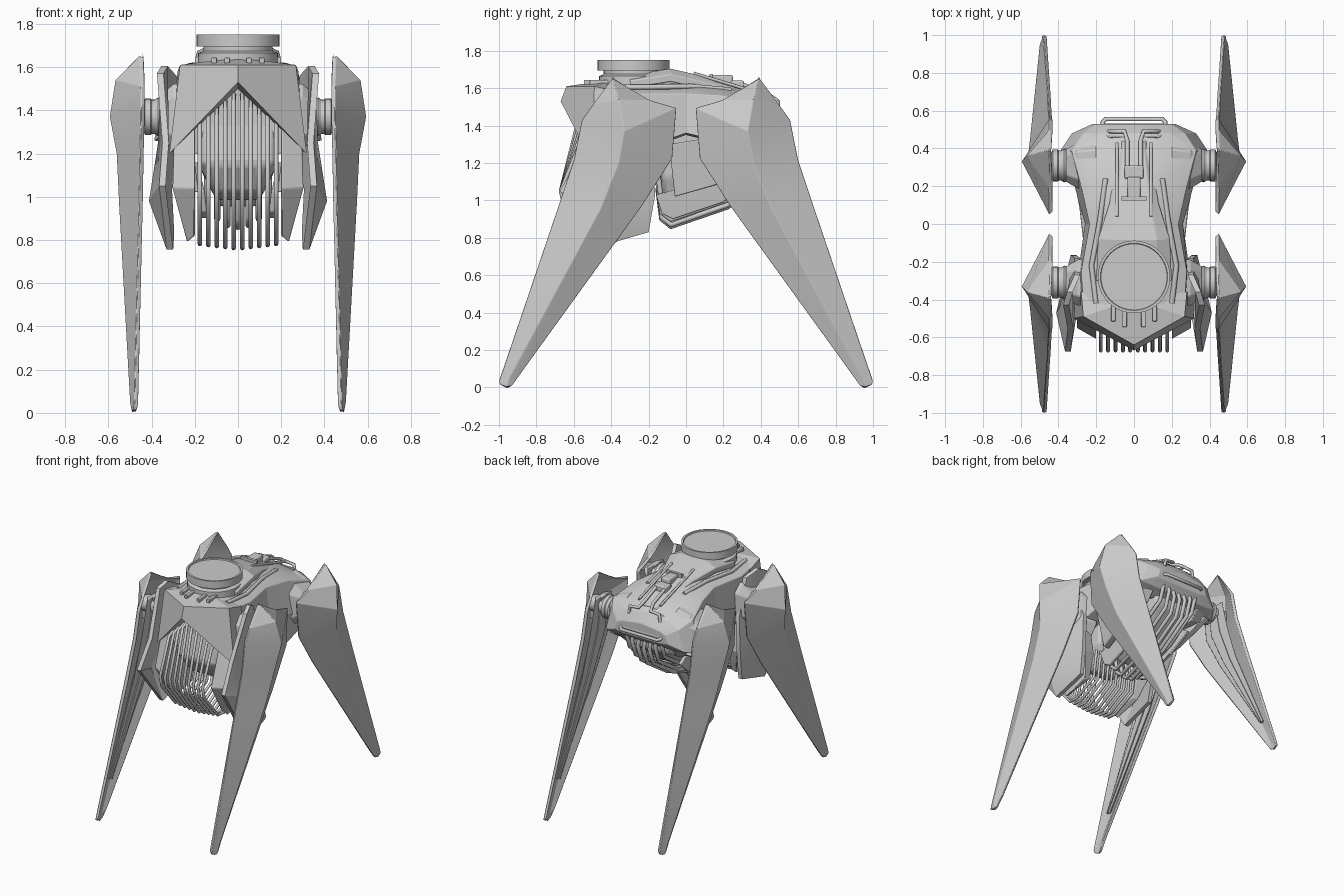
import bpy, bmesh, math
from mathutils import Vector

if "Cube" in bpy.data.objects:
    bpy.data.objects.remove(bpy.data.objects["Cube"])


def mesh(name, verts, faces, mirror=(False, False), bevel=0.0):
    me = bpy.data.meshes.new(name)
    me.from_pydata([tuple(v) for v in verts], [], faces)
    bm = bmesh.new()
    bm.from_mesh(me)
    bmesh.ops.recalc_face_normals(bm, faces=bm.faces)
    bm.to_mesh(me)
    bm.free()
    ob = bpy.data.objects.new(name, me)
    bpy.context.collection.objects.link(ob)
    if bevel:
        b = ob.modifiers.new("Bevel", "BEVEL")
        b.width, b.segments, b.limit_method = bevel, 2, "ANGLE"
        b.angle_limit = math.radians(25)
    if any(mirror):
        m = ob.modifiers.new("Mirror", "MIRROR")
        m.use_axis = (mirror[0], mirror[1], False)
        m.use_mirror_merge = False
    return ob


def loft(name, rings, **kw):
    n = len(rings[0])
    faces = [[i * n + j, i * n + (j + 1) % n, (i + 1) * n + (j + 1) % n, (i + 1) * n + j]
             for i in range(len(rings) - 1) for j in range(n)]
    faces += [list(range(n)), list(range((len(rings) - 1) * n, len(rings) * n))]
    return mesh(name, [p for r in rings for p in r], faces, **kw)


def plate(name, outline, thick, **kw):
    """Panel from (x, y, z) outline, thickened inward along x."""
    return loft(name, [outline, [(x - thick, y, z) for x, y, z in outline]], **kw)


def box(name, a, b, **kw):
    (x0, y0, z0), (x1, y1, z1) = a, b
    return loft(name, [[(x0, y0, z), (x1, y0, z), (x1, y1, z), (x0, y1, z)] for z in (z0, z1)], **kw)


def tubes(name, paths, r):
    cu = bpy.data.curves.new(name, "CURVE")
    cu.dimensions, cu.bevel_depth, cu.bevel_resolution, cu.use_fill_caps = "3D", r, 2, True
    for path in paths:
        s = cu.splines.new("POLY")
        s.points.add(len(path) - 1)
        for p, c in zip(s.points, path):
            p.co = (*c, 1)
    ob = bpy.data.objects.new(name, cu)
    bpy.context.collection.objects.link(ob)


def lathe(name, profile, centre, axis, n=32, **kw):
    """Solid of revolution; profile is (radius, distance along axis)."""
    rings = []
    for r, h in profile:
        ring = []
        for k in range(n):
            a = 2 * math.pi * k / n
            u, v = r * math.cos(a), r * math.sin(a)
            ring.append(Vector(centre) + Vector((u, v, h) if axis == "z" else (h, u, v)))
        rings.append(ring)
    return loft(name, rings, **kw)


# Leg shells: front edge (y,z), ridge (y,z,x), rear edge (y,z), inner x
leg = [((-.40, 1.643), (-.39, 1.655, .455), (-.38, 1.643), .435),
       ((-.50, 1.51), (-.36, 1.54, .568), (-.19, 1.535), .43),
       ((-.558, 1.43), (-.33, 1.37, .594), (-.05, 1.495), .43),
       ((-.60, 1.22), (-.36, 1.20, .562), (-.072, 1.225), .435),
       ((-.69, .95), (-.46, .95, .55), (-.235, .97), .44),
       ((-1.0, .035), (-.945, .05, .50), (-.88, .08), .462),
       ((-.995, .015), (-.955, 0, .49), (-.93, .01), .47)]
rings = []
for f, r, b, x in leg:
    mix = lambda p: (x, p[0] * .93 + r[0] * .07, p[1] * .93 + r[1] * .07)
    rings.append([(x + .018, *f), (r[2], r[0], r[1]), (x + .018, *b),
                  mix(b), (max(x + .004, r[2] - .03), r[0], r[1]), mix(f)])
loft("leg_shell", rings, mirror=(True, True), bevel=.004)

# Inner leg strut with a raised rail, hidden inside the shell
for name, x0, x1, w in (("leg_inner_strut", .468, .50, 1), ("leg_inner_rail", .455, .48, .4)):
    loft(name, [[(x0, y - h * w, z), (x1 - d, y - h * w * .5, z), (x1 - d, y + h * w * .5, z), (x0, y + h * w, z)]
                for y, z, h, d in ((-.31, 1.44, .10, 0), (-.35, 1.2, .12, 0), (-.47, .93, .09, 0), (-.84, .27, .02, .015))],
         mirror=(True, True), bevel=.004)

# Hip joints
lathe("hip_joint", [(.05, .24), (.05, .35), (.085, .355), (.09, .37), (.08, .385), (.08, .40),
                    (.085, .405), (.085, .43), (.06, .44), (.06, .55)],
      (0, -.31, 1.37), "x", 24, mirror=(True, True))
loft("hip_mount", [[(x, -.31 + s * a, 1.37 + t * c) for s, t in ((-1, -.6), (-.6, -1), (.6, -1), (1, -.6),
                    (1, .6), (.6, 1), (-.6, 1), (-1, .6))]
                   for x, a, c in ((.2, .14, .18), (.30, .12, .15), (.36, .085, .10))],
     mirror=(True, True), bevel=.006)

# Main hull, waisted in the middle, tapering at the rear
hull = [(-.47, 1.63, .15, 1.62, .265, 1.59, .312, 1.21),
        (-.25, 1.64, .17, 1.62, .28, 1.57, .295, 1.27),
        (0, 1.65, .14, 1.63, .235, 1.57, .26, 1.36),
        (.20, 1.63, .15, 1.60, .28, 1.56, .315, 1.31),
        (.39, 1.56, .20, 1.54, .33, 1.50, .39, 1.26),
        (.48, 1.51, .19, 1.49, .27, 1.44, .33, 1.29),
        (.53, 1.44, .16, 1.42, .20, 1.40, .22, 1.34)]
loft("hull", [[(0, y, t), (a, y, b), (c, y, d), (e, y, f), (e - .07, y, f - .01),
               (.07 - e, y, f - .01), (-e, y, f), (-c, y, d), (-a, y, b)]
              for y, t, a, b, c, d, e, f in hull], bevel=.004)

# Beaked front hood with inverted V lower edge
mesh("front_hood", [(0, -.64, 1.61), (0, -.67, 1.53), (.268, -.49, 1.61), (.318, -.50, 1.20),
                    (-.268, -.49, 1.61), (-.318, -.50, 1.20), (0, -.40, 1.645), (0, -.48, 1.50),
                    (.28, -.36, 1.58), (-.28, -.36, 1.58), (.31, -.36, 1.22), (-.31, -.36, 1.22)],
     [(0, 1, 3, 2), (0, 4, 5, 1), (0, 2, 6), (0, 6, 4), (2, 8, 6), (4, 6, 9), (2, 3, 10, 8), (4, 9, 11, 5),
      (1, 7, 3), (1, 5, 7), (3, 7, 10), (5, 11, 7), (6, 8, 10, 7), (6, 7, 11, 9)])

# Lower cores behind the bars, rounded underneath
for name, prof, w in (("front_core", ((-.45, 1.45), (-.5, 1.15), (-.42, 1.02), (-.3, .98), (-.18, 1.1), (-.16, 1.45)), .17),
                      ("rear_core", ((-.2, 1.45), (-.12, 1.02), (-.06, .95), (.2, 1.03), (.42, 1.2), (.44, 1.45)), .15)):
    loft(name, [[(w * f, y, max(z, 1.0 + .12 * abs(f)) if abs(f) > .7 else z) for y, z in prof]
                for f in (-1, -.6, .6, 1)], bevel=.02)

# Front grille bars: slim, deep, following the V of the hood
tubes("front_grille_bars", [[(x, y, z) for y, z in
      ((-.46, 1.49 - .75 * abs(x)), (-.565 - .1 * max(0, .1 - abs(x)), 1.46 - .85 * abs(x)), (-.67, 1.05), (-.65, .97),
       (-.49, .765 + abs(x) * .12), (-.42, .76 + abs(x) * .12), (-.23, .87), (-.2, 1.08))]
      for x in [(.02 + .039 * k) * s for k in range(5) for s in (-1, 1)]], .0105)

# Rear grille bars, shorter toward the sides
tubes("rear_grille_bars", [[(x, y, z + abs(x) ** 2 * 4) for y, z in
      ((.46, 1.38), (.50, 1.24), (.46, 1.12), (.22, .965), (-.08, .86), (-.13, .9), (-.15, 1.06))]
      for x in [.048 * k for k in range(-3, 4)]], .014)

# Armour beside the grille: inner pods and outer plates
loft("front_side_pod",
     [[(x, y, z) for x, y, z in zip((.295, .305, .235, .24, .30, .29), (-.48, -.55, -.46, -.25, -.18, -.24),
                                    (1.30, 1.04, .79, .84, 1.03, 1.28))],
      [(.2, y, z) for y, z in ((-.5, 1.36), (-.61, 1.04), (-.48, .82), (-.25, .85), (-.2, 1.03), (-.24, 1.28))]],
     mirror=(True, False), bevel=.006)
outer = [(0, 1, 2, 10), (10, 2, 3, 9), (3, 4, 9), (4, 5, 9), (5, 6, 9), (9, 6, 7, 10), (0, 10, 7, 8)]
mesh("front_outer_plate",
     [(x - d, y, z) for d in (0, .03) for x, y, z in
      ((.355, -.36, 1.605), (.375, -.43, 1.57), (.35, -.56, 1.25), (.365, -.675, 1.05), (.33, -.46, .755),
       (.325, -.20, .83), (.335, -.165, 1.03), (.315, -.18, 1.30), (.315, -.27, 1.56), (.412 + d * .3, -.47, .98),
       (.37, -.40, 1.25))],
     outer + [tuple(i + 11 for i in f) for f in outer]
     + [(i, (i + 1) % 9, (i + 1) % 9 + 11, i + 11) for i in range(9)], mirror=(True, False))

# Rear side armour
plate("rear_side_plate", [(.27, -.09, 1.30), (.29, .09, 1.33), (.34, .34, 1.34), (.34, .42, 1.24),
                          (.27, .19, 1.09), (.23, -.06, 1.02)], .05, mirror=(True, False), bevel=.006)
plate("rear_belly_plate", [(.18, -.16, 1.03), (.17, -.13, .93), (.17, -.07, .90), (.18, .2, .99), (.21, .36, 1.12),
                           (.21, .3, 1.16)], .025, mirror=(True, False), bevel=.006)

# Turret disc
lathe("turret", [(.185, 1.60), (.185, 1.665), (.16, 1.675), (.16, 1.695), (.192, 1.695), (.192, 1.75),
                 (.178, 1.75), (.175, 1.742)], (0, -.28, 0), "z", 40)

# Spine cover running back from the turret
loft("spine_cover", [[(-w, y, t - .07), (-w, y, t - .03), (-.65 * w, y, t), (.65 * w, y, t),
                      (w, y, t - .03), (w, y, t - .07)]
                     for y, w, t in ((-.30, .20, 1.67), (-.08, .19, 1.705), (.11, .13, 1.66),
                                     (.30, .10, 1.60), (.44, .08, 1.54))], bevel=.005)

# Deck strips: hood ribs, long rods, shoulder ribs
for x in (.05, .11):
    box("hood_rib", (x - .012, -.57 + x * .5, 1.60), (x + .012, -.40, 1.645), mirror=(True, False), bevel=.004)
tubes("deck_rods", [[(s * .09, .43, 1.56), (s * .09, .24, 1.62), (s * .09, .04, 1.68)] for s in (-1, 1)], .009)
tubes("shoulder_ribs", [[(s * .20, -.42, 1.605), (s * .225, -.22, 1.605), (s * .18, .02, 1.61), (s * .15, .24, 1.59)]
                        for s in (-1, 1)], .014)

# Spine piston and rear pipes
box("piston_block", (-.05, .24, 1.56), (.05, .31, 1.64), bevel=.008)
box("piston_body", (-.035, .14, 1.60), (.035, .25, 1.67), bevel=.008)
box("piston_clamp", (-.065, .125, 1.61), (.065, .145, 1.675))
tubes("rear_pipes", [[(s * .035, .30, 1.62), (s * .035, .44, 1.565), (s * .05, .49, 1.53), (s * .12, .49, 1.525),
                      (s * .13, .49, 1.47)] for s in (-1, 1)], .012)

# Rear end panel and guard handle
loft("rear_panel", [[(x, y + d, z + d) for x, y, z in
     ((-.13, .455, 1.51), (.13, .455, 1.51), (.21, .48, 1.44), (.16, .525, 1.36), (-.16, .525, 1.36), (-.21, .48, 1.44))]
     for d in (-.04, .01)], bevel=.008)
tubes("rear_guard", [[(-.165, .49, 1.38), (-.165, .54, 1.37), (-.15, .555, 1.365), (.15, .555, 1.365),
                      (.165, .54, 1.37), (.165, .49, 1.38)]], .012)

# Smooth shading with sharp creases kept
bpy.ops.object.select_all(action="DESELECT")
for ob in bpy.data.objects:
    if ob.type == "MESH":
        ob.select_set(True)
        bpy.context.view_layer.objects.active = ob
bpy.ops.object.shade_smooth_by_angle(angle=math.radians(20))
